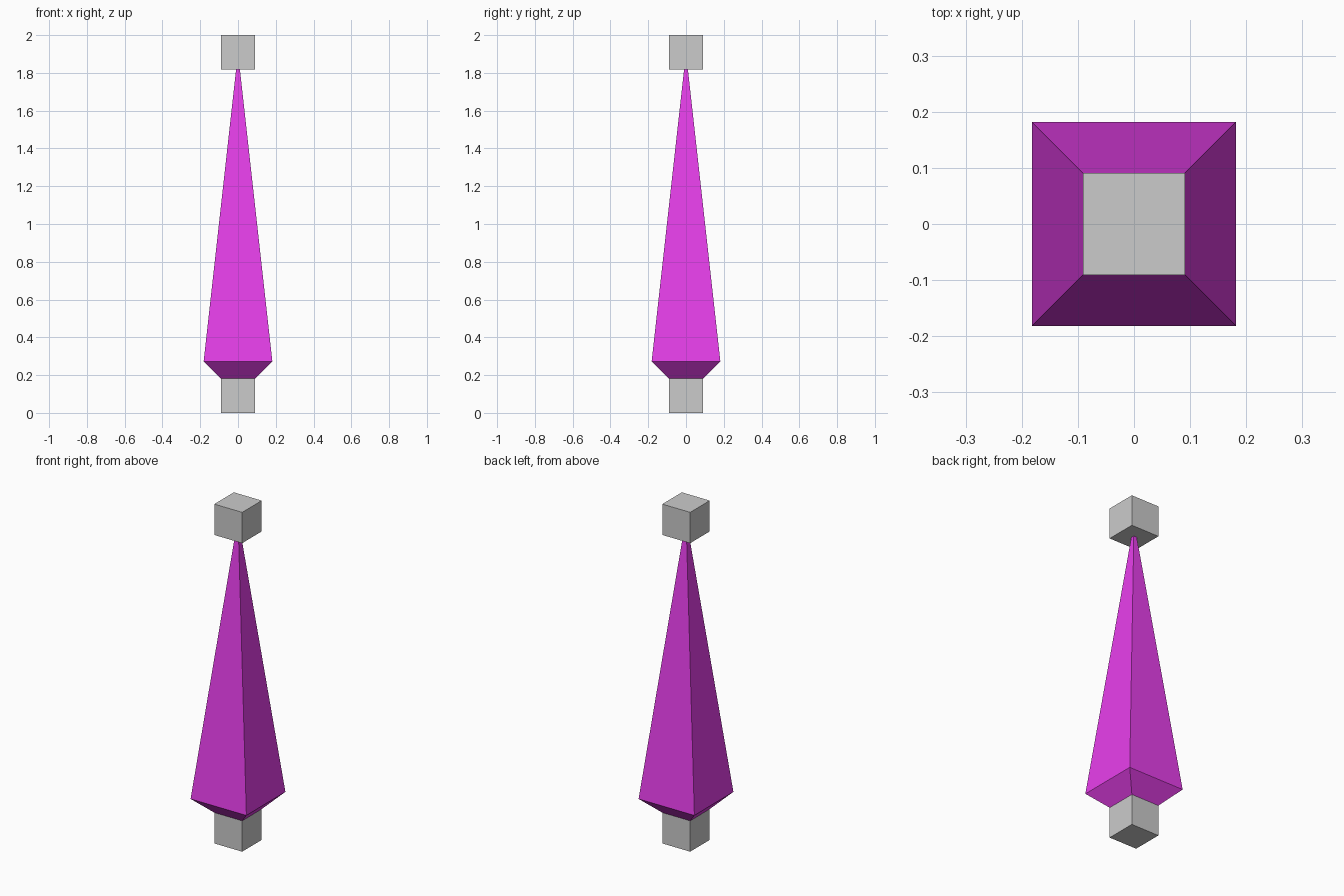
import bpy
import bmesh

if "Cube" in bpy.data.objects:
    bpy.data.objects.remove(bpy.data.objects["Cube"])

UNIT = 2 / 11          # cube edge; the bone spans the two cube centres
HALF = UNIT / 2


def add_cube(name, z):
    bpy.ops.mesh.primitive_cube_add(size=UNIT, location=(0, 0, z))
    bpy.context.object.name = name


# Joint cubes at both ends
add_cube("bottom_joint", HALF)
add_cube("top_joint", 2 - HALF)

# Stretched octahedron: square ring with a point below and above
bm = bmesh.new()
ring = [bm.verts.new((x * UNIT, y * UNIT, 1.5 * UNIT))
        for x, y in ((-1, -1), (1, -1), (1, 1), (-1, 1))]
low = bm.verts.new((0, 0, HALF))
high = bm.verts.new((0, 0, 2 - HALF))
for i, a in enumerate(ring):
    b = ring[(i + 1) % 4]
    bm.faces.new((a, b, high))
    bm.faces.new((b, a, low))
mesh = bpy.data.meshes.new("tapered_shaft")
bm.to_mesh(mesh)
bm.free()
shaft = bpy.data.objects.new("tapered_shaft", mesh)
bpy.context.collection.objects.link(shaft)

# Magenta shaft colour
magenta = bpy.data.materials.new("magenta")
magenta.diffuse_color = (0.8, 0.05, 0.83, 1)
magenta.use_nodes = True
magenta.node_tree.nodes["Principled BSDF"].inputs["Base Color"].default_value = magenta.diffuse_color
mesh.materials.append(magenta)
